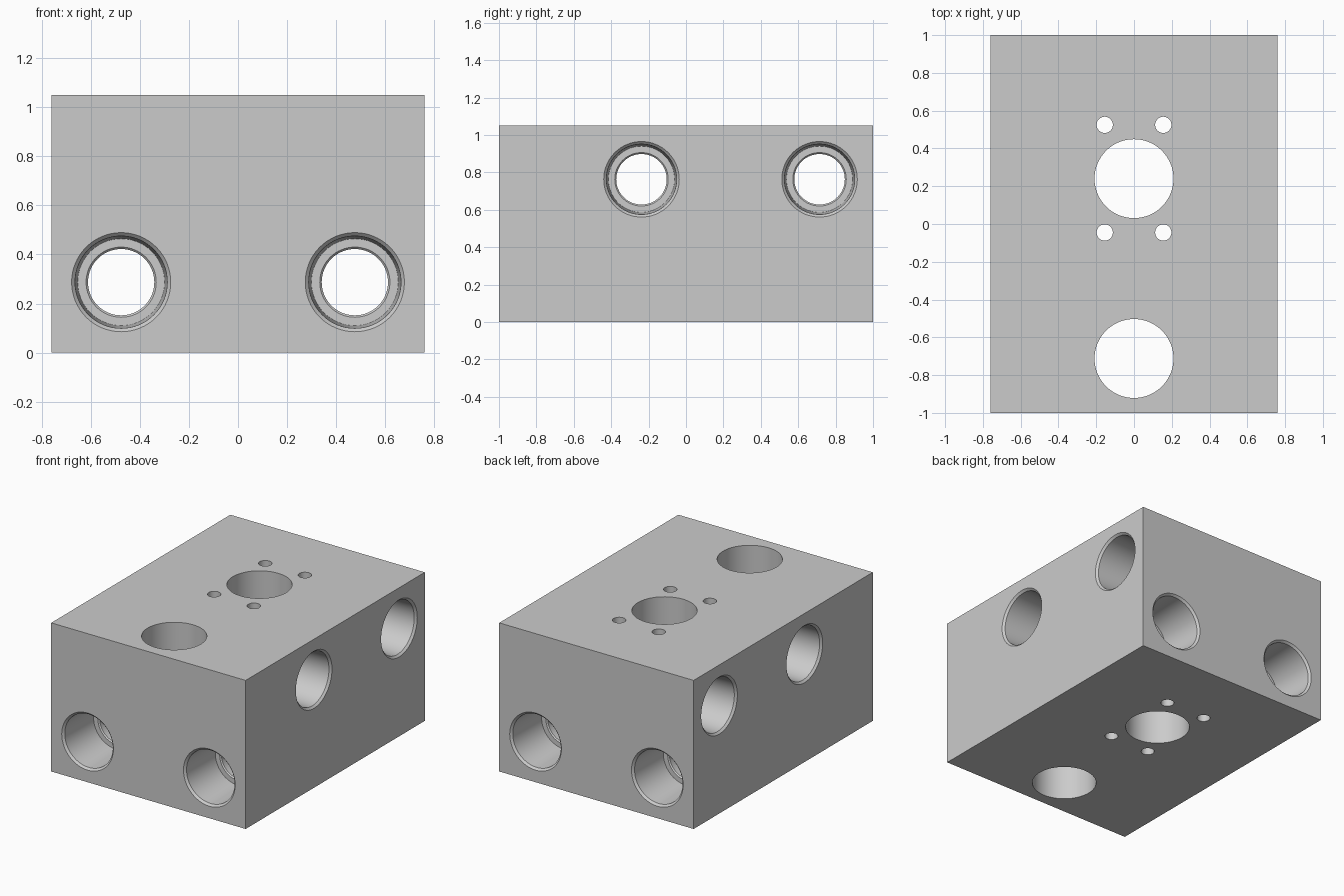
import bpy, math
from mathutils import Matrix

cube = bpy.data.objects.get("Cube")
if cube:
    bpy.data.objects.remove(cube, do_unlink=True)

W, D, H = 1.52, 2.0, 1.05
SEGMENTS = 64

metal = bpy.data.materials.new("light grey metal")
metal.use_nodes = True
grey = (0.6, 0.6, 0.6, 1)
metal.diffuse_color = grey
metal.node_tree.nodes["Principled BSDF"].inputs["Base Color"].default_value = grey


def lathe(name, profile, matrix):
    """Closed solid turned about local z from (radius, height) points."""
    verts, faces = [], []
    n = SEGMENTS
    for r, h in profile:
        for i in range(n):
            a = 2 * math.pi * i / n
            verts.append((r * math.cos(a), r * math.sin(a), h))
    for k in range(len(profile) - 1):
        for i in range(n):
            j = (i + 1) % n
            faces.append((k * n + i, k * n + j, (k + 1) * n + j, (k + 1) * n + i))
    faces.append(tuple(reversed(range(n))))
    faces.append(tuple(range(len(verts) - n, len(verts))))
    mesh = bpy.data.meshes.new(name)
    mesh.from_pydata(verts, [], faces)
    mesh.transform(matrix)
    mesh.materials.append(metal)
    obj = bpy.data.objects.new(name, mesh)
    bpy.context.scene.collection.objects.link(obj)
    obj.hide_render = True
    return obj


def port_profile(length):
    """Chamfered, tapered port at each end of a narrower through bore."""
    half = length / 2
    end = [(0.202, half + 0.05), (0.202, half), (0.188, half - 0.014),
           (0.177, half - 0.32), (0.143, half - 0.32), (0.135, half - 0.328)]
    return [(r, -h) for r, h in end] + end[::-1]


def plain_profile(radius):
    return [(radius, -H), (radius, H)]


# Solid block
bpy.ops.mesh.primitive_cube_add(size=1, location=(0, 0, H / 2))
block = bpy.context.object
block.name = "manifold_block"
block.scale = (W, D, H)
bpy.ops.object.transform_apply(location=True, rotation=False, scale=True)
block.data.materials.append(metal)

cutters = []
mid = H / 2

# Lower ports running front to back
turn_y = Matrix.Rotation(math.pi / 2, 4, "X")
for x in (-0.476, 0.476):
    cutters.append(lathe("lengthwise_port_cutter", port_profile(D),
                         Matrix.Translation((x, 0, 0.287)) @ turn_y))

# Upper ports running side to side
turn_x = Matrix.Rotation(math.pi / 2, 4, "Y")
for y in (-0.238, 0.714):
    cutters.append(lathe("crosswise_port_cutter", port_profile(W),
                         Matrix.Translation((0, y, 0.763)) @ turn_x))

# Large vertical bores
for y in (0.24, -0.712):
    cutters.append(lathe("vertical_bore_cutter", plain_profile(0.209),
                         Matrix.Translation((0, y, mid))))

# Four bolt holes around one bore
for x in (-0.155, 0.155):
    for y in (0.24 - 0.285, 0.24 + 0.285):
        cutters.append(lathe("bolt_hole_cutter", plain_profile(0.043),
                             Matrix.Translation((x, y, mid))))

# Cut every hole, then discard the cutters
bpy.context.view_layer.objects.active = block
for cutter in cutters:
    mod = block.modifiers.new("drill", "BOOLEAN")
    mod.operation = "DIFFERENCE"
    mod.solver = "EXACT"
    mod.object = cutter
    bpy.ops.object.modifier_apply(modifier=mod.name)
    bpy.data.objects.remove(cutter, do_unlink=True)

block.select_set(True)
bpy.ops.object.shade_smooth_by_angle(angle=math.radians(25))
